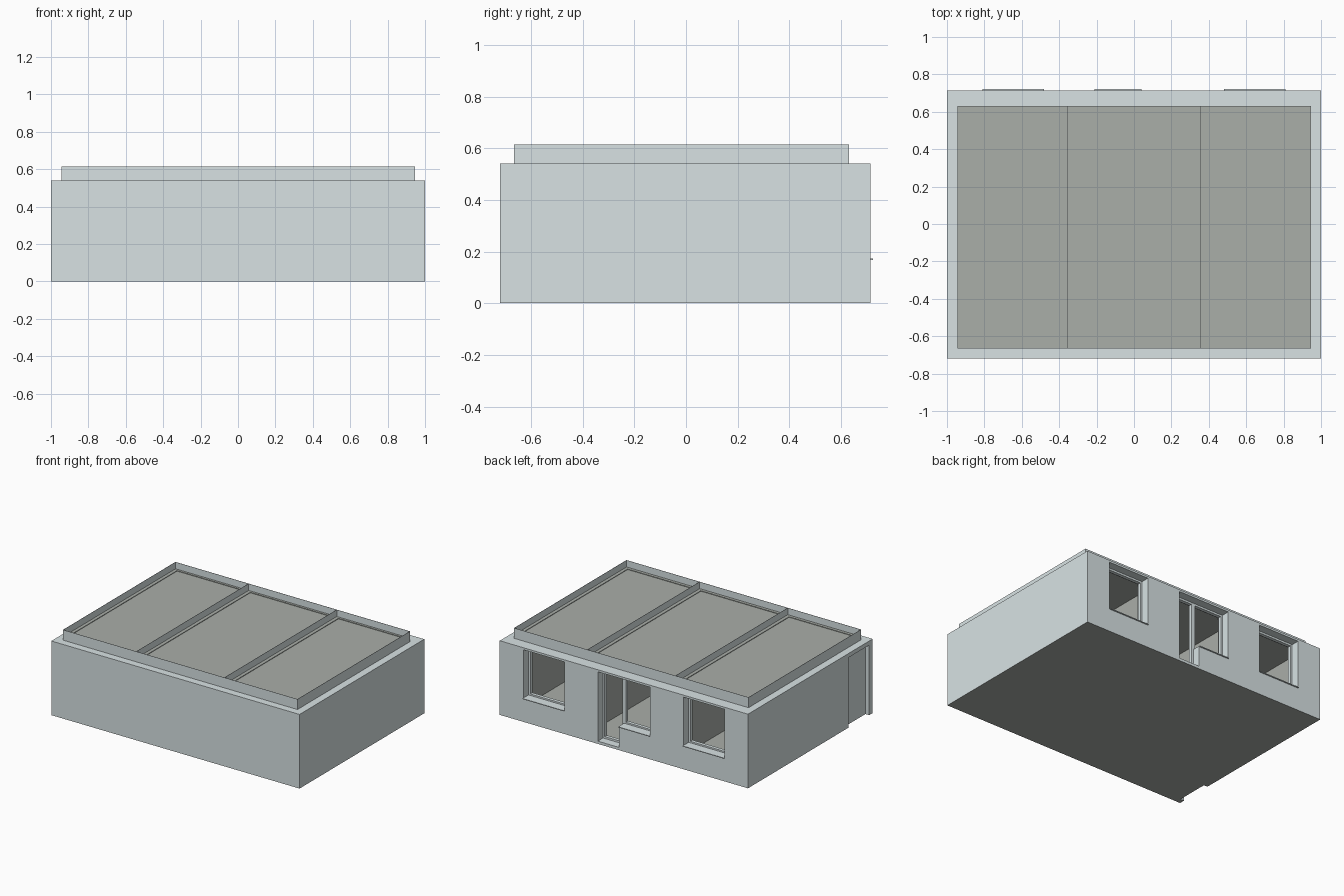
import bpy, bmesh
from mathutils import Matrix, Vector

if "Cube" in bpy.data.objects:
    bpy.data.objects.remove(bpy.data.objects["Cube"])


def material(name, rgb):
    m = bpy.data.materials.new(name)
    m.diffuse_color = (*rgb, 1)
    m.use_nodes = True
    m.node_tree.nodes["Principled BSDF"].inputs["Base Color"].default_value = m.diffuse_color
    return m


PLASTER = material("pale plaster", (0.69, 0.765, 0.775))
LINING = material("grey lining", (0.40, 0.425, 0.395))


def boxes(name, spans, mat):
    """One object out of boxes given as (x0, x1, y0, y1, z0, z1)."""
    bm = bmesh.new()
    for x0, x1, y0, y1, z0, z1 in spans:
        mid = Vector(((x0 + x1) / 2, (y0 + y1) / 2, (z0 + z1) / 2))
        size = (x1 - x0, y1 - y0, z1 - z0, 1)
        bmesh.ops.create_cube(bm, size=1, matrix=Matrix.Translation(mid) @ Matrix.Diagonal(size))
    me = bpy.data.meshes.new(name)
    bm.to_mesh(me)
    bm.free()
    me.materials.append(mat)
    ob = bpy.data.objects.new(name, me)
    bpy.context.scene.collection.objects.link(ob)
    return ob


def cut(target, spans):
    cutter = boxes("cutter", spans, PLASTER)
    mod = target.modifiers.new("cut", "BOOLEAN")
    mod.operation, mod.solver, mod.object = "DIFFERENCE", "EXACT", cutter
    bpy.context.view_layer.update()
    me = bpy.data.meshes.new_from_object(target.evaluated_get(bpy.context.evaluated_depsgraph_get()))
    target.modifiers.clear()
    target.data = me
    bpy.data.objects.remove(cutter)


# Main dimensions
FRONT, BACK, WALL_TOP = -0.72, 0.715, 0.54
IN_FRONT, IN_BACK = -0.64, 0.61
ROOMS = [(-0.92, -0.38), (-0.33, 0.33), (0.38, 0.92)]
WINDOWS = [(-0.81, -0.48), (-0.21, 0.04), (0.48, 0.81)]
SILL, HEAD = 0.17, 0.525

# Hollow house body with three rooms, windows and doorways
body = boxes("house_walls", [(-1, 1, FRONT, BACK, 0, WALL_TOP)], PLASTER)
cut(body, [(a, b, IN_FRONT, IN_BACK, 0.02, 0.53) for a, b in ROOMS])
cut(body, [(a, b, IN_BACK - 0.05, BACK + 0.05, SILL, HEAD) for a, b in WINDOWS])
cut(body, [(0.04, 0.21, IN_BACK - 0.05, BACK + 0.05, 0.02, HEAD)])
cut(body, [(-1.1, -0.97, -0.68, -0.44, -0.1, 0.51)])

# Rooms and the underside take the lining colour
body.data.materials.clear()
body.data.materials.append(PLASTER)
body.data.materials.append(LINING)
for f in body.data.polygons:
    c = f.center
    inside = abs(c.x) < 0.925 and IN_FRONT - 0.005 < c.y < IN_BACK + 0.005 and 0.01 < c.z < 0.535
    f.material_index = 1 if inside or c.z < 0.001 else 0

# Window frames and projecting sills
for i, (a, b) in enumerate(WINDOWS):
    w, y0, y1 = 0.014, 0.63, 0.655
    boxes(f"window_frame_{i + 1}", [
        (a, a + w, y0, y1, SILL, HEAD), (b - w, b, y0, y1, SILL, HEAD),
        (a + w, b - w, y0, y1, SILL, SILL + w), (a + w, b - w, y0, y1, HEAD - w, HEAD)], PLASTER)
    boxes(f"window_sill_{i + 1}", [(a, b, y1, 0.723, SILL - 0.002, SILL + 0.003)], PLASTER)

# Back door frame and the post between door and window
boxes("back_door_frame", [
    (0.04, 0.054, 0.63, 0.655, 0.02, HEAD), (0.196, 0.21, 0.63, 0.655, 0.02, HEAD),
    (0.054, 0.196, 0.63, 0.655, HEAD - 0.014, HEAD),
    (0.054, 0.196, 0.63, 0.655, 0.02, 0.034)], PLASTER)

# Side door leaf inside its recess
boxes("side_door", [(-0.972, -0.965, -0.66, -0.46, 0.006, 0.49)], PLASTER)

# Roof deck, thin parapet and two upstands
X0, X1, Y0, Y1, DECK, TOP, T = -0.945, 0.945, -0.665, 0.63, 0.566, 0.615, 0.002
boxes("roof_deck", [(X0 + T, X1 - T, Y0 + T, Y1 - T, WALL_TOP, DECK)], LINING)
boxes("parapet", [
    (X0, X1, Y0, Y0 + T, WALL_TOP, TOP), (X0, X1, Y1 - T, Y1, WALL_TOP, TOP),
    (X0, X0 + T, Y0 + T, Y1 - T, WALL_TOP, TOP),
    (X1 - T, X1, Y0 + T, Y1 - T, WALL_TOP, TOP)], PLASTER)
boxes("roof_upstands", [(x - 0.001, x + 0.001, Y0 + T, Y1 - T, DECK, TOP) for x in (-0.355, 0.355)], PLASTER)

# Fine raised seams outlining each roof panel
s = 0.006
for i, (a, b) in enumerate(ROOMS):
    z = (DECK, DECK + 0.004)
    boxes(f"roof_seam_{i + 1}", [
        (a, b, IN_FRONT, IN_FRONT + s, *z), (a, b, IN_BACK - s, IN_BACK, *z),
        (a, a + s, IN_FRONT + s, IN_BACK - s, *z), (b - s, b, IN_FRONT + s, IN_BACK - s, *z)], LINING)
